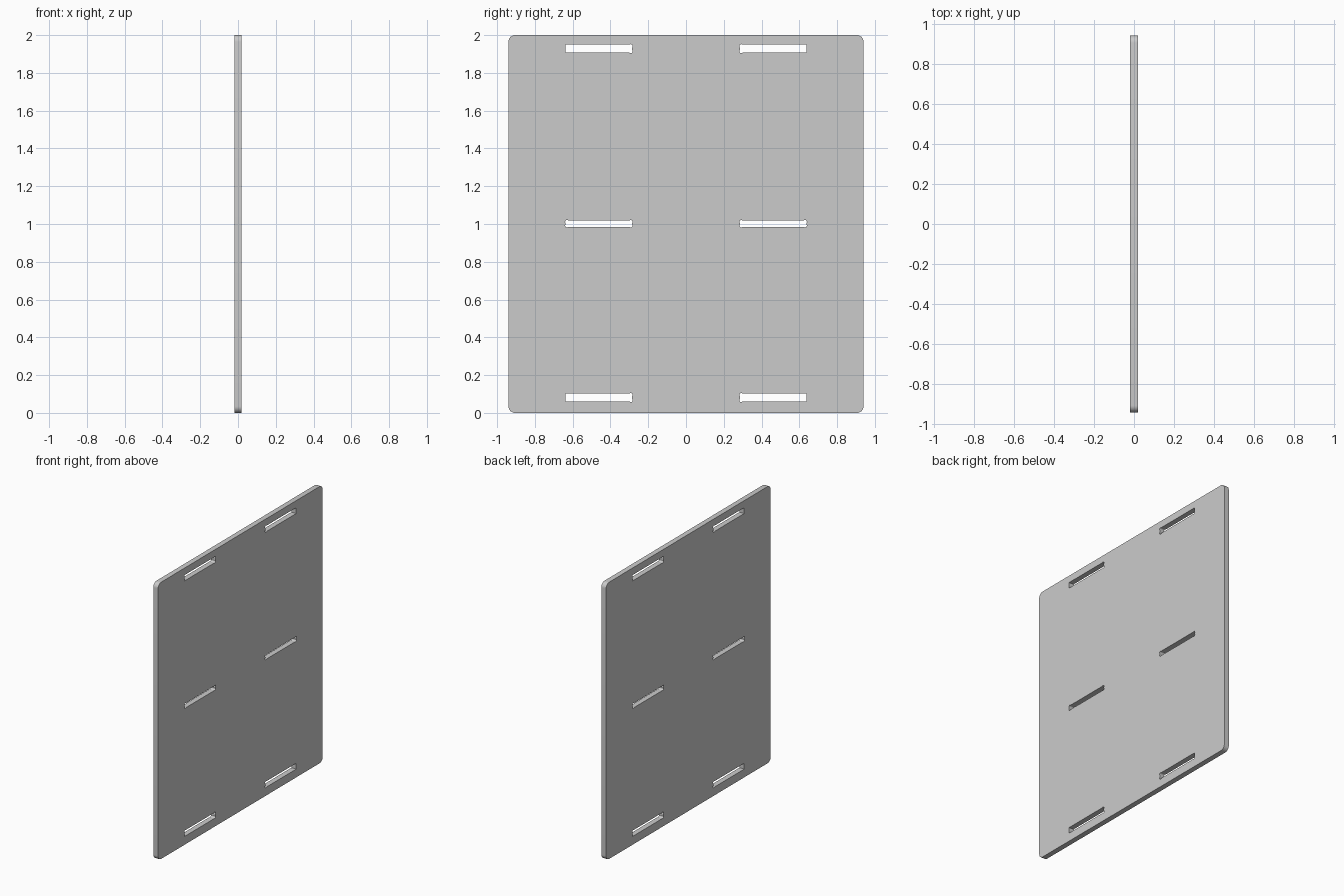
import bpy, bmesh
from math import sin, cos, pi, radians

if "Cube" in bpy.data.objects:
    bpy.data.objects.remove(bpy.data.objects["Cube"])

THICK = 0.038
W, R = 0.94, 0.035


def arc(cx, cy, r, a0, a1, n):
    return [(cx + r * cos(radians(a0 + (a1 - a0) * i / n)),
             cy + r * sin(radians(a0 + (a1 - a0) * i / n))) for i in range(n + 1)]


def slot(side, z0, z1, relieved):
    """Slot outline; relieved corners get a small round tool relief."""
    y0, y1 = 0.285, 0.637
    r = 0.010
    d = r * cos(pi / 4)
    pts = []
    for y, z, sy, sz, a in ((y1, z1, 1, 1, 0), (y0, z1, -1, 1, 90),
                            (y0, z0, -1, -1, 180), (y1, z0, 1, -1, 270)):
        if relieved or sy < 0:
            pts += arc(y - sy * d, z - sz * d, r, a - 45, a + 135, 8)
        else:
            pts.append((y, z))
    return [(side * y, z) for y, z in pts]


# Panel outline with rounded corners
outlines = [arc(W - R, 2 - R, R, 0, 90, 8) + arc(R - W, 2 - R, R, 90, 180, 8)
            + arc(R - W, R, R, 180, 270, 8) + arc(W - R, R, R, 270, 360, 8)]
# Three rows of paired slots
for side in (-1, 1):
    for z0, z1, relieved in ((0.06, 0.102, False), (0.985, 1.018, True),
                             (1.907, 1.949, False)):
        outlines.append(slot(side, z0, z1, relieved))

# Filled flat curve, extruded to the panel thickness
curve = bpy.data.curves.new("panel_profile", 'CURVE')
curve.dimensions = '2D'
curve.fill_mode = 'BOTH'
curve.extrude = THICK / 2
for pts in outlines:
    s = curve.splines.new('POLY')
    s.points.add(len(pts) - 1)
    for p, (y, z) in zip(s.points, pts):
        p.co = (y, z, 0, 1)
    s.use_cyclic_u = True

panel = bpy.data.objects.new("slotted_panel", curve)
bpy.context.collection.objects.link(panel)
panel.rotation_euler = (pi / 2, 0, pi / 2)
bpy.context.view_layer.objects.active = panel
panel.select_set(True)
bpy.ops.object.convert(target='MESH')
bpy.ops.object.transform_apply(location=False, rotation=True, scale=False)

# Weld caps to walls and clean up
bm = bmesh.new()
bm.from_mesh(panel.data)
bmesh.ops.remove_doubles(bm, verts=bm.verts, dist=0.0001)
bmesh.ops.recalc_face_normals(bm, faces=bm.faces)
bm.to_mesh(panel.data)
bm.free()
bpy.ops.object.shade_smooth_by_angle(angle=radians(30))
